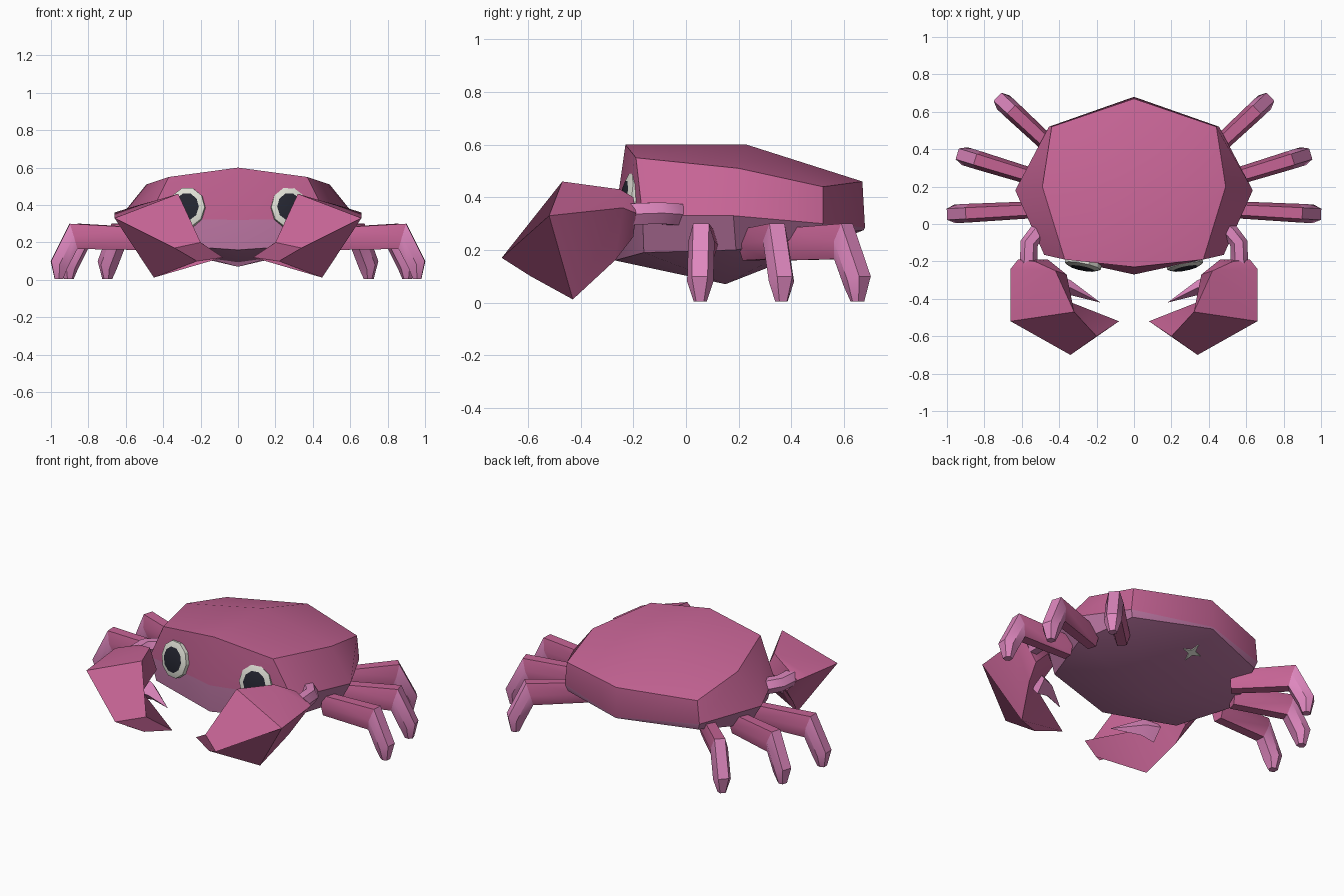
import bpy, bmesh, math
from mathutils import Vector, Matrix

cube = bpy.data.objects.get("Cube")
if cube:
    bpy.data.objects.remove(cube, do_unlink=True)


def material(name, rgb):
    """Flat material from 0-255 sRGB values."""
    lin = [((c / 255 + 0.055) / 1.055) ** 2.4 for c in rgb] + [1.0]
    m = bpy.data.materials.new(name)
    m.use_nodes = True
    m.diffuse_color = lin
    bsdf = m.node_tree.nodes["Principled BSDF"]
    bsdf.inputs["Base Color"].default_value = lin
    bsdf.inputs["Roughness"].default_value = 0.8
    return m


SHELL = material("shell pink", (198, 100, 149))
LIMB = material("light pink", (222, 135, 190))
BELLY = material("belly mauve", (188, 118, 163))
WHITE = material("eye white", (222, 222, 212))
DARK = material("pupil dark", (36, 37, 48))


def loft(bm, rings, start=None, end=None):
    """Skin a list of rings; start/end are optional apex points, else flat caps.
    Returns one list of faces per band, caps first and last."""
    vs = [[bm.verts.new(p) for p in r] for r in rings]
    n = len(vs[0])
    bands = []

    def cap(ring, apex):
        if apex is None:
            return [bm.faces.new(ring)]
        a = bm.verts.new(apex)
        return [bm.faces.new((ring[i], ring[(i + 1) % n], a)) for i in range(n)]

    bands.append(cap(vs[0], start))
    for a, b in zip(vs, vs[1:]):
        bands.append([bm.faces.new((a[i], a[(i + 1) % n], b[(i + 1) % n], b[i]))
                      for i in range(n)])
    bands.append(cap(vs[-1], end))
    return bands


def finish(name, bm, mats, mirror=False, angle=40):
    bmesh.ops.recalc_face_normals(bm, faces=bm.faces)
    me = bpy.data.meshes.new(name)
    bm.to_mesh(me)
    bm.free()
    for m in mats:
        me.materials.append(m)
    ob = bpy.data.objects.new(name, me)
    bpy.context.collection.objects.link(ob)
    bpy.ops.object.select_all(action='DESELECT')
    ob.select_set(True)
    bpy.context.view_layer.objects.active = ob
    bpy.ops.object.shade_smooth_by_angle(angle=math.radians(angle))
    if mirror:
        mod = ob.modifiers.new("mirror", 'MIRROR')
        mod.use_mirror_merge = False
    return ob


def both_sides(half):
    """Close a half outline running front centre -> +x side -> back centre."""
    return half + [(-x, y, z) for x, y, z in half[-2:0:-1]]


# Body: belly, side band, shell wall and shell top
lower = both_sides([(0, -.27, .16), (.44, -.16, .19), (.56, .19, .20), (.44, .51, .26), (0, .675, .275)])
rim = both_sides([(0, -.27, .32), (.48, -.165, .33), (.635, .18, .33), (.455, .52, .30), (0, .68, .285)])
upper = both_sides([(0, -.23, .60), (.37, -.19, .55), (.49, .20, .51), (.44, .52, .44), (0, .67, .46)])
bm = bmesh.new()
bands = loft(bm, [lower, rim, upper], start=(0, .15, .07), end=(0, .23, .60))
for band in bands[:2]:
    for f in band:
        f.material_index = 1
finish("body", bm, [SHELL, BELLY])

# Small star mark under the rear of the belly
bm = bmesh.new()
slope = Vector((0, .53, .21)).normalized()
centre = Vector((0, .5, .200))
outline = []
for i in range(8):
    r = .062 if i % 2 == 0 else .02
    a = i * math.pi / 4
    outline.append(centre + Vector((1, 0, 0)) * r * math.cos(a) + slope * r * math.sin(a))
top = [p + Vector((0, -.002, .006)) for p in outline]
loft(bm, [top, outline])
finish("belly_star", bm, [WHITE], angle=20)

# Eyes: shallow disc with a dark pupil inset in the front
bm = bmesh.new()
out = Vector((.2, -1, .16)).normalized()
side = Vector((0, 0, 1)).cross(out).normalized()
up = out.cross(side)
eye = Vector((.27, -.205, .385))


def eye_ring(radius, depth):
    return [eye + out * depth + side * radius * .95 * math.cos(a) + up * radius * 1.05 * math.sin(a)
            for a in (math.pi / 5 * i for i in range(10))]


bands = loft(bm, [eye_ring(.103, -.03), eye_ring(.103, .022), eye_ring(.072, .034)])
bands[-1][0].material_index = 1
finish("eyes", bm, [WHITE, DARK], mirror=True, angle=25)

# Claws: diamond sections (inner, top, outer, bottom) from wrist to fingertip
bm = bmesh.new()
loft(bm, [
    [(.46, -.19, .33), (.53, -.20, .40), (.62, -.19, .34), (.54, -.20, .25)],
    [(.36, -.27, .32), (.42, -.25, .43), (.66, -.24, .36), (.53, -.27, .16)],
    [(.36, -.41, .24), (.32, -.47, .46), (.66, -.52, .33), (.45, -.43, .012)],
    [(.08, -.52, .12), (.20, -.60, .20), (.34, -.70, .17), (.22, -.59, .10)],
])
finish("claws", bm, [SHELL], mirror=True)

# Short lower pincers
bm = bmesh.new()
loft(bm, [[(.42, -.27, .22), (.42, -.33, .30), (.42, -.39, .22), (.42, -.33, .15)],
          [(.34, -.30, .22), (.34, -.34, .27), (.34, -.38, .21), (.34, -.34, .17)]],
     end=(.18, -.42, .19))
finish("pincers", bm, [LIMB], mirror=True)

# Arms: bent six-sided tube from the body to the wrist
bm = bmesh.new()
path = [Vector(p) for p in ((.44, .02, .33), (.515, -.045, .335), (.56, -.10, .34), (.565, -.24, .335))]
rings = []
for i, p in enumerate(path):
    d = (path[min(i + 1, 3)] - path[max(i - 1, 0)]).normalized()
    s = d.cross(Vector((0, 0, 1))).normalized()
    u = s.cross(d)
    rings.append([p + (s * math.cos(a) + u * math.sin(a)) * .047
                  for a in (math.pi / 3 * k for k in range(6))])
loft(bm, rings)
finish("arms", bm, [LIMB], mirror=True, angle=50)

# Legs: hexagonal sections given as (lower point, upper point, width),
# measured back from the outermost point of the leg
SECTIONS = [((-.46, .16), (-.46, .28), .09),
            ((-.14, .165), (-.10, .30), .10),
            ((-.085, .06), (0, .10), .10),
            ((-.065, .005), (-.02, .005), .05)]


def leg(name, end, degrees):
    bm = bmesh.new()
    turn = Matrix.Translation((*end, 0)) @ Matrix.Rotation(math.radians(degrees), 4, 'Z')
    rings = []
    for lo, hi, w in SECTIONS:
        ring = []
        for t, k in ((0, .3), (.5, .5), (1, .3), (1, -.3), (.5, -.5), (0, -.3)):
            r = lo[0] + (hi[0] - lo[0]) * t
            z = lo[1] + (hi[1] - lo[1]) * t
            ring.append(turn @ Vector((r, k * w, z)))
        rings.append(ring)
    for band in loft(bm, rings)[2:]:
        for f in band:
            f.material_index = 1
    finish(name, bm, [SHELL, LIMB], mirror=True, angle=35)


leg("front_legs", (1.0, .052), -3)
leg("middle_legs", (.945, .375), 17)
leg("rear_legs", (.73, .68), 43)
